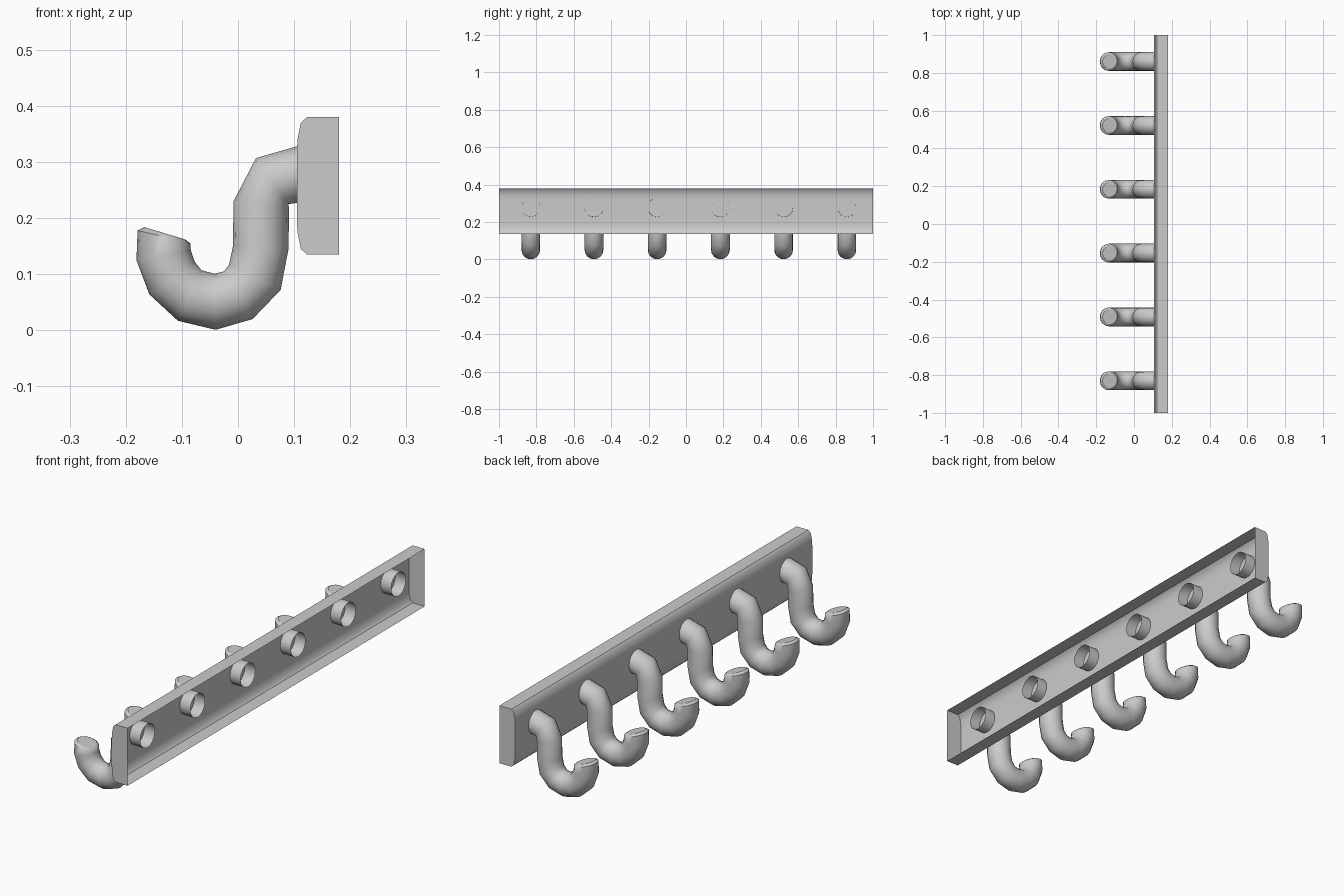
import bpy, bmesh, math
from mathutils import Vector

if "Cube" in bpy.data.objects:
    bpy.data.objects.remove(bpy.data.objects["Cube"], do_unlink=True)

grey = bpy.data.materials.new("light grey")
grey.use_nodes = True
grey.diffuse_color = (0.6, 0.6, 0.6, 1)
grey.node_tree.nodes["Principled BSDF"].inputs["Base Color"].default_value = (0.6, 0.6, 0.6, 1)


def finish(bm, name, angle):
    """Turn the bmesh into a smooth-shaded object with sharp edges kept."""
    mesh = bpy.data.meshes.new(name)
    bm.to_mesh(mesh)
    bm.free()
    mesh.materials.append(grey)
    obj = bpy.data.objects.new(name, mesh)
    bpy.context.collection.objects.link(obj)
    bpy.ops.object.select_all(action='DESELECT')
    obj.select_set(True)
    bpy.context.view_layer.objects.active = obj
    bpy.ops.object.shade_smooth_by_angle(angle=math.radians(angle))
    return obj


# Wall rail: rounded channel, closed at both ends and open at the back
BOTTOM, TOP = 0.135, 0.38
half = [(0.18, 0), (0.123, 0), (0.112, 0.01), (0.106, 0.04), (0.105, 0.06)]
profile = [(x, BOTTOM + d) for x, d in half] + [(x, TOP - d) for x, d in reversed(half)]
bm = bmesh.new()
ends = [[bm.verts.new((x, y, z)) for x, z in profile] for y in (-1, 1)]
for i in range(len(profile) - 1):
    bm.faces.new((ends[0][i], ends[0][i + 1], ends[1][i + 1], ends[1][i]))
bm.faces.new(ends[0])
bm.faces.new(ends[1])
bmesh.ops.recalc_face_normals(bm, faces=bm.faces)
# The plate must face away from the open back
plate = min(bm.faces, key=lambda f: f.calc_center_median().x)
if plate.normal.x > 0:
    bmesh.ops.reverse_faces(bm, faces=bm.faces)
finish(bm, "rail", 40)

# Hook cross-sections: inner and outer point of each bend (x, z)
RADIUS, SIDES = 0.05, 16
bends = [
    ((0.155, 0.226), (0.155, 0.328)),
    ((0.105, 0.227), (0.105, 0.328)),
    ((0.09, 0.225), (0.032, 0.307)),
    ((0.091, 0.215), (-0.008, 0.23)),
    ((0.09, 0.145), (-0.009, 0.15)),
    ((0.076, 0.072), (-0.016, 0.117)),
    ((0.026, 0.02), (-0.025, 0.105)),
    ((-0.04, 0.001), (-0.042, 0.101)),
    ((-0.107, 0.017), (-0.065, 0.107)),
    ((-0.158, 0.064), (-0.077, 0.122)),
    ((-0.181, 0.125), (-0.084, 0.142)),
    ((-0.179, 0.178), (-0.085, 0.155)),
    ((-0.167, 0.184), (-0.094, 0.162)),
]


def make_hook(name, y):
    bm = bmesh.new()
    rings = []
    for k, (a, b) in enumerate(bends):
        a, b = Vector((a[0], y, a[1])), Vector((b[0], y, b[1]))
        mid, arm = (a + b) / 2, (b - a) / 2
        # The tip ring is drawn in all round to form a small bevel
        width = arm.length if k == len(bends) - 1 else RADIUS
        side = Vector((0, width, 0))
        rings.append([bm.verts.new(mid + arm * math.cos(t) + side * math.sin(t))
                      for t in (math.tau * i / SIDES for i in range(SIDES))])
    for r, s in zip(rings, rings[1:]):
        for i in range(SIDES):
            j = (i + 1) % SIDES
            bm.faces.new((r[i], r[j], s[j], s[i]))
    bm.faces.new(rings[-1])
    bmesh.ops.recalc_face_normals(bm, faces=bm.faces)
    # The tip must face upwards
    bm.faces.ensure_lookup_table()
    if bm.faces[-1].normal.z < 0:
        bmesh.ops.reverse_faces(bm, faces=bm.faces)
    hook = finish(bm, name, 60)
    hook.data.polygons[len(hook.data.polygons) - 1].use_smooth = False


# Six evenly spaced hooks
for n in range(6):
    make_hook(f"hook_{n + 1}", 0.015 + (n - 2.5) * 0.338)
